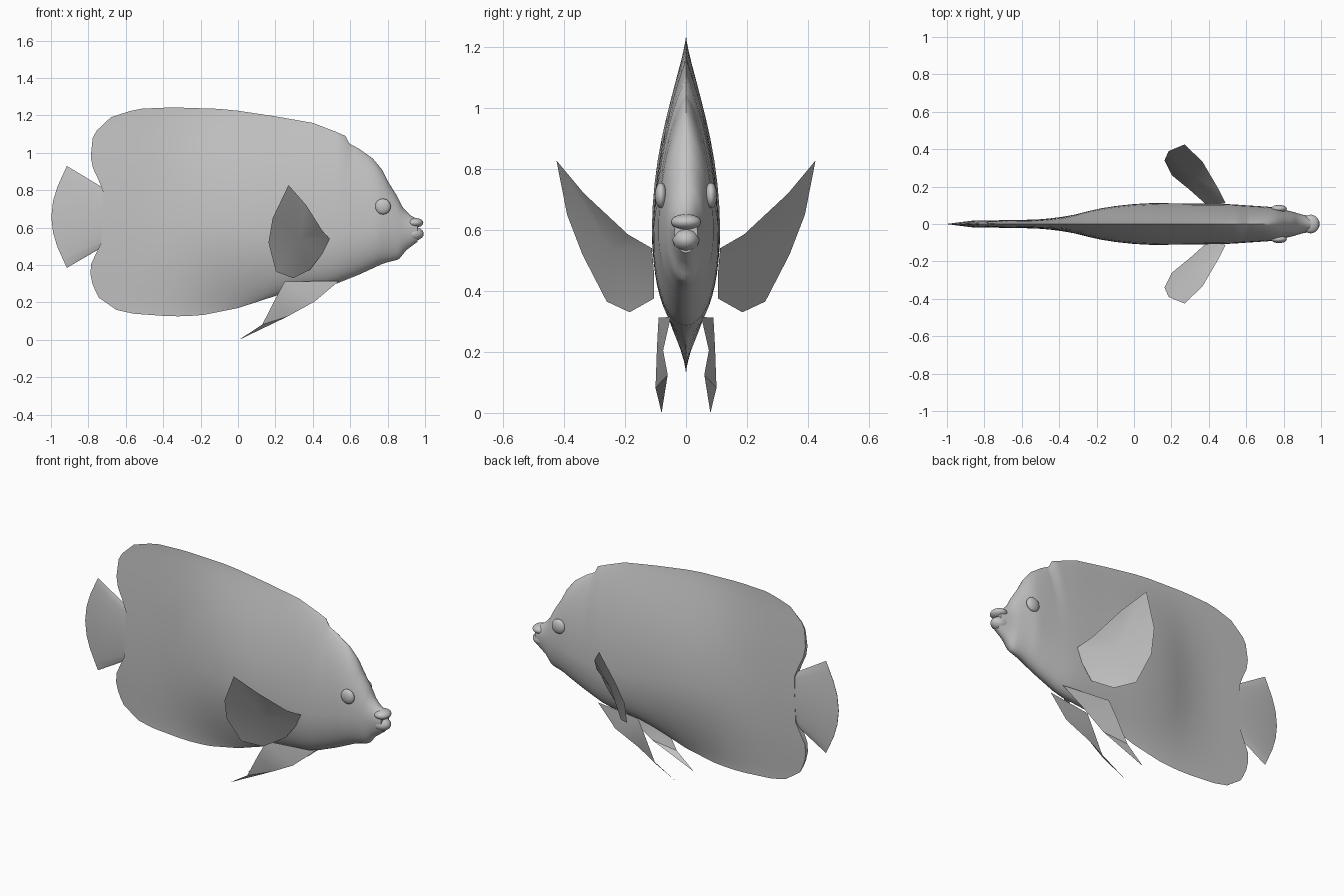
import bpy, bmesh, math

if "Cube" in bpy.data.objects:
    bpy.data.objects.remove(bpy.data.objects["Cube"])

grey = bpy.data.materials.new("soft grey")
grey.diffuse_color = (0.55, 0.55, 0.55, 1)
grey.use_nodes = True
grey.node_tree.nodes["Principled BSDF"].inputs["Base Color"].default_value = grey.diffuse_color


def lerp(table, x):
    """Piecewise linear lookup in a sorted list of (x, value)."""
    if x <= table[0][0]:
        return table[0][1]
    for (x0, v0), (x1, v1) in zip(table, table[1:]):
        if x <= x1:
            return v0 + (v1 - v0) * (x - x0) / (x1 - x0)
    return table[-1][1]


def finish(bm, name, smooth=True):
    mesh = bpy.data.meshes.new(name)
    bm.to_mesh(mesh)
    bm.free()
    mesh.materials.append(grey)
    ob = bpy.data.objects.new(name, mesh)
    bpy.context.collection.objects.link(ob)
    if smooth:
        bpy.ops.object.select_all(action='DESELECT')
        ob.select_set(True)
        bpy.context.view_layer.objects.active = ob
        bpy.ops.object.shade_smooth_by_angle(angle=math.radians(40))
    return ob


def loft(name, rings):
    """Skin closed rings that are symmetric left to right."""
    bm = bmesh.new()
    rows = [[bm.verts.new(p) for p in r] for r in rings]
    n = len(rows[0])
    for a, b in zip(rows, rows[1:]):
        for i in range(n):
            j = (i + 1) % n
            bm.faces.new((a[i], a[j], b[j], b[i]))
    for r in (rows[0], rows[-1]):           # end caps in strips
        for i in range(n // 2):
            q = [r[i], r[i + 1], r[(n - i - 1) % n], r[(n - i) % n]]
            bm.faces.new(list(dict.fromkeys(q)))
    bmesh.ops.recalc_face_normals(bm, faces=bm.faces)
    return finish(bm, name)


# Body with dorsal and anal fins, lofted along x
top = [(-.72, 1.19), (-.56, 1.235), (-.35, 1.243), (-.1, 1.235), (0, 1.225), (.2, 1.195),
       (.4, 1.16), (.53, 1.11), (.575, 1.09), (.595, 1.05), (.65, 1.02), (.72, .97),
       (.77, .91), (.8, .85), (.85, .77), (.88, .71), (.92, .667), (.96, .645)]
bottom = [(-.72, .16), (-.6, .14), (-.35, .125), (-.2, .13), (0, .17), (.2, .235),
          (.3, .268), (.5, .29), (.65, .35), (.78, .41), (.86, .43), (.9, .48), (.96, .525)]
width = [(-.72, .02), (-.5, .024), (-.35, .042), (-.2, .08), (-.05, .104), (.1, .112),
         (.5, .107), (.6, .1), (.75, .09), (.85, .065), (.9, .05), (.96, .038)]
middle = [(-.72, .65), (0, .6), (.5, .55), (.8, .6), (.96, .59)]
top_sharp = [(-.72, 1.5), (.3, 1.1), (.6, .8), (.8, .5)]
low_sharp = [(-.72, 1.5), (-.2, 1.3), (.1, .9), (.3, .5)]
rear_edge = [(.16, -.65), (.23, -.75), (.33, -.79), (.42, -.785), (.51, -.73), (.8, -.72),
             (.95, -.79), (1.1, -.775), (1.19, -.68)]


def body_ring(x, n=48):
    zc, t, b, w = (lerp(k, x) for k in (middle, top, bottom, width))
    blend = min(1, max(0, (-.3 - x) / .42)) ** 1.5
    ring = []
    for i in range(n):
        a = 2 * math.pi * i / n
        s, c = math.sin(a), math.cos(a)
        z = zc + c * ((t - zc) if c > 0 else (zc - b))
        # ease the edge sharpness from lower to upper half
        q = lerp(top_sharp if c > 0 else low_sharp, x)
        y = 0 if i in (0, n // 2) else math.copysign(w * abs(s) ** (2 * q), s)
        ring.append((x + blend * (lerp(rear_edge, z) + .72), y, z))
    return ring


stations = [-.72, -.66, -.6, -.53, -.46, -.39, -.32, -.25, -.18, -.1, 0, .1, .2, .3, .4,
            .47, .53, .575, .595, .62, .65, .685, .72, .745, .77, .8, .825, .85, .865,
            .88, .9, .92, .94, .96]
loft("body", [body_ring(x) for x in stations])

# Fan-shaped tail fin, thick at the root and thin at the rim
tail_edge = [(-1, -.915), (-.6, -.965), (-.2, -.998), (.2, -.998), (.6, -.965), (1, -.915)]
tail_rings = []
for f, w in ((0, .02), (.55, .018), (1, .001)):
    ring = []
    for i in range(20):
        a = 2 * math.pi * i / 20
        c, s = math.cos(a), math.sin(a)
        z0, z1 = .655 + .145 * c, .6575 + .2725 * c
        x0 = -.70
        ring.append((x0 + f * (lerp(tail_edge, c) - x0), w * s, z0 + f * (z1 - z0)))
    tail_rings.append(ring)
loft("tail_fin", tail_rings)


def ellipsoid(name, loc, radii):
    bm = bmesh.new()
    bmesh.ops.create_uvsphere(bm, u_segments=20, v_segments=12, radius=1)
    bmesh.ops.scale(bm, vec=radii, verts=bm.verts)
    bmesh.ops.translate(bm, vec=loc, verts=bm.verts)
    return finish(bm, name)


# Lips, separated by the mouth slit
ellipsoid("upper_lip", (.945, 0, .626), (.046, .05, .026))
ellipsoid("lower_lip", (.935, 0, .567), (.058, .044, .038))


def fin(name, pts, side):
    """Thin sheet fanned around its centre."""
    bm = bmesh.new()
    vs = [bm.verts.new((x, y * side, z)) for x, y, z in pts]
    c = bm.verts.new([sum(v.co[k] for v in vs) / len(vs) for k in range(3)])
    for a, b in zip(vs, vs[1:] + vs[:1]):
        bm.faces.new((a, b, c) if side > 0 else (b, a, c))
    return finish(bm, name)


pectoral = [(.49, .112, .54), (.45, .19, .585), (.365, .335, .72), (.27, .425, .828),
            (.185, .39, .65), (.163, .34, .52), (.203, .26, .365), (.295, .185, .33),
            (.385, .105, .375), (.45, .105, .46)]

for side, label in ((1, "left"), (-1, "right")):
    ellipsoid(label + "_eye", (.775, .082 * side, .713), (.042, .02, .042))
    fin(label + "_pectoral_fin", pectoral, side)
    # Pelvic fin as a chain of strips from root to tip
    upper = [(.25, .09, .312), (.2, .095, .22), (.13, .1, .082)]
    lower = [(.54, .05, .315), (.41, .075, .205), (.265, .06, .125)]
    bm = bmesh.new()
    u, l = ([bm.verts.new((x, y * side, z)) for x, y, z in p] for p in (upper, lower))
    tip = bm.verts.new((.005, .08 * side, 0))
    for i in range(2):
        bm.faces.new((u[i], u[i + 1], l[i + 1], l[i]))
    bm.faces.new((u[2], tip, l[2]))
    if side < 0:
        bmesh.ops.reverse_faces(bm, faces=bm.faces)
    finish(bm, label + "_pelvic_fin")
